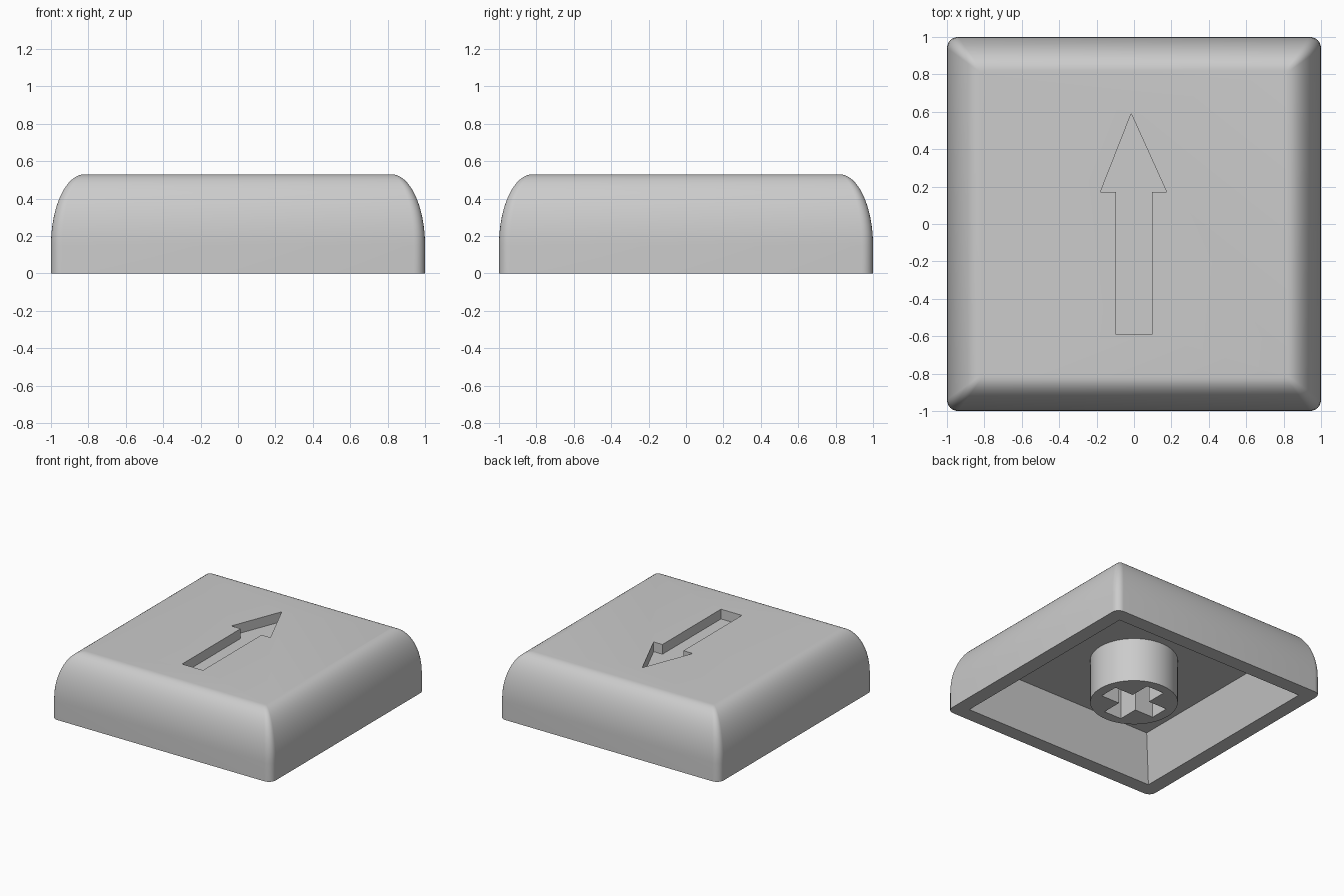
import bpy
import bmesh
import math

cube = bpy.data.objects.get("Cube")
if cube:
    bpy.data.objects.remove(cube, do_unlink=True)

grey = bpy.data.materials.new("light grey plastic")
grey.use_nodes = True
grey.diffuse_color = (0.6, 0.6, 0.6, 1)
grey.node_tree.nodes["Principled BSDF"].inputs["Base Color"].default_value = (0.6, 0.6, 0.6, 1)


def rounded_square(half, radius, steps=6):
    """Outline of a square with rounded corners, counter-clockwise."""
    points = []
    for corner in range(4):
        mid = math.radians(45 + 90 * corner)
        cx = math.copysign(half - radius, math.cos(mid))
        cy = math.copysign(half - radius, math.sin(mid))
        for i in range(steps + 1):
            a = math.radians(90 * corner + 90 * i / steps)
            points.append((cx + radius * math.cos(a), cy + radius * math.sin(a)))
    return points


def loft(name, rings):
    """Closed solid through a stack of (outline, z) rings."""
    bm = bmesh.new()
    loops = [[bm.verts.new((x, y, z)) for x, y in outline] for outline, z in rings]
    bm.faces.new(loops[0][::-1])
    bm.faces.new(loops[-1])
    for low, high in zip(loops, loops[1:]):
        n = len(low)
        for i in range(n):
            j = (i + 1) % n
            bm.faces.new((low[i], low[j], high[j], high[i]))
    mesh = bpy.data.meshes.new(name)
    bm.to_mesh(mesh)
    bm.free()
    mesh.materials.append(grey)
    obj = bpy.data.objects.new(name, mesh)
    bpy.context.collection.objects.link(obj)
    return obj


def activate(obj):
    bpy.ops.object.select_all(action='DESELECT')
    obj.select_set(True)
    bpy.context.view_layer.objects.active = obj


def carve(target, cutter):
    """Subtract the cutter from the target, then remove the cutter."""
    cutter.hide_render = True
    cut = target.modifiers.new("carve", 'BOOLEAN')
    cut.operation = 'DIFFERENCE'
    cut.solver = 'EXACT'
    cut.object = cutter
    activate(target)
    bpy.ops.object.modifier_apply(modifier=cut.name)
    bpy.data.objects.remove(cutter, do_unlink=True)


def circle(radius, sides=64):
    return [(radius * math.cos(math.tau * i / sides), radius * math.sin(math.tau * i / sides))
            for i in range(sides)]


# Cap body: straight skirt, then an elliptical shoulder up to the flat top
HEIGHT, SKIRT, SHOULDER = 0.53, 0.15, 0.18
rings = [(rounded_square(1, 0.06), 0)]
for i in range(17):
    a = math.radians(90 * i / 16)
    half = 1 - SHOULDER * (1 - math.cos(a))
    radius = 0.01 + 0.05 * math.cos(a)
    rings.append((rounded_square(half, radius), SKIRT + (HEIGHT - SKIRT) * math.sin(a)))
cap = loft("cap_body", rings)

# Hollow underside with sloping walls
CEILING = 0.365


def square(half):
    return [(-half, -half), (half, -half), (half, half), (-half, half)]


slope = (0.88 - 0.775) / CEILING
carve(cap, loft("cavity_cutter", [(square(0.88 + slope * 0.1), -0.1), (square(0.775), CEILING)]))

# Arrow sunk into the top
arrow = [(-0.095, -0.59), (0.095, -0.59), (0.095, 0.17), (0.175, 0.17),
         (-0.015, 0.59), (-0.18, 0.17), (-0.095, 0.17)]
carve(cap, loft("arrow_cutter", [(arrow, HEIGHT - 0.08), (arrow, HEIGHT + 0.1)]))

# Stem socket with a cross-shaped hole
stem = loft("stem_socket", [(circle(0.33), 0), (circle(0.33), CEILING + 0.01)])
ARM, WIDE = 0.25, 0.08
cross = []
for turn in range(4):
    c, s = round(math.cos(turn * math.pi / 2)), round(math.sin(turn * math.pi / 2))
    for x, y in ((ARM, -WIDE), (ARM, WIDE), (WIDE, WIDE)):
        cross.append((x * c - y * s, x * s + y * c))
carve(stem, loft("cross_cutter", [(cross, -0.1), (cross, CEILING - 0.02)]))

for obj in (cap, stem):
    activate(obj)
    bpy.ops.object.shade_smooth_by_angle(angle=math.radians(30))
